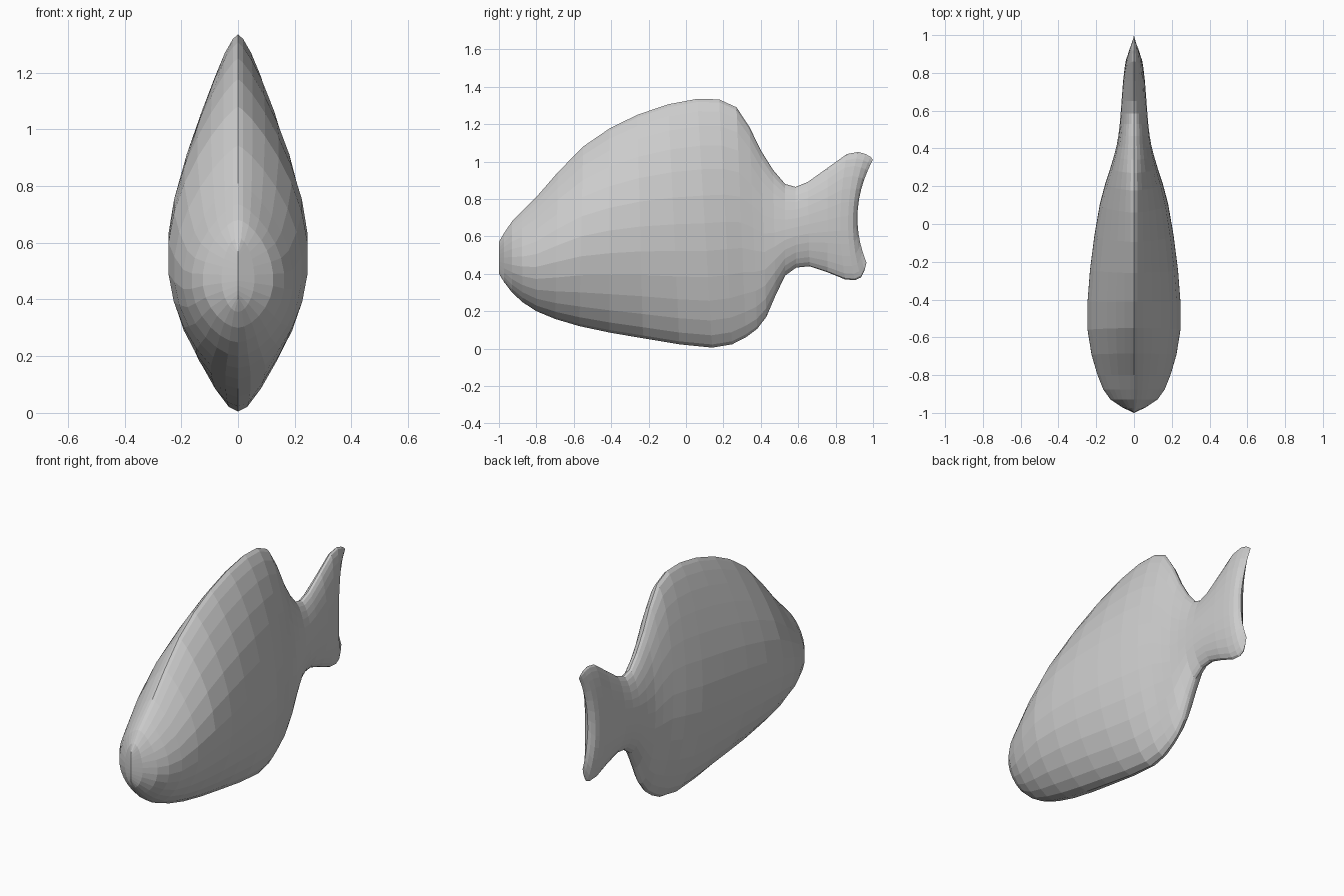
import bpy, bmesh, math

if "Cube" in bpy.data.objects:
    bpy.data.objects.remove(bpy.data.objects["Cube"])

# Key stations nose to tail: top y, top z, bottom y, bottom z, half width
KEYS = [
    (-1.0, .57, -1.0, .40, 0),
    (-.93, .68, -.93, .30, .125),
    (-.80, .81, -.80, .20, .195),
    (-.55, 1.08, -.57, .12, .248),
    (-.26, 1.25, -.23, .055, .235),
    (.06, 1.335, .14, .005, .182),
    (.27, 1.29, .32, .06, .125),
    (.40, 1.06, .43, .17, .092),
    (.53, .88, .53, .39, .076),
    (.65, .89, .66, .44, .066),
    (.86, 1.04, .85, .37, .05),
    (.96, 1.04, .935, .38, .034),
    (1.0, 1.01, .965, .46, 0),
]
N = 14      # steps down each flank
PEAK = .56  # widest point, as a fraction from the top


def midway(i):
    """Smooth in-between station after key i."""
    p = [KEYS[min(max(i + d, 0), len(KEYS) - 1)] for d in (-1, 0, 1, 2)]
    return [(9 * (b + c) - a - d) / 16 for a, b, c, d in zip(*p)]


def flank(station, k):
    """Half width, y and z of step k down one side of a cross-section."""
    ty, tz, by, bz, w = station
    t = (1 - math.cos(math.pi * k / N)) / 2
    s = t / PEAK / 2 if t < PEAK else 1 - (1 - t) / (1 - PEAK) / 2
    power = .4 + 1.6 * w                    # thin sections have blunter edges
    if t > PEAK:
        power = min(power, .55)             # fuller belly
    x = w * math.sin(math.pi * s) ** power if 0 < k < N else 0
    bow = -.26 * max(0, ty - .75)           # hollow trailing edge of the tail
    return x, ty + (by - ty) * t + bow * 4 * t * (1 - t), tz + (bz - tz) * t


# Loft closed rings into one fish body with its tail fin
stations = []
for i, key in enumerate(KEYS):
    stations.append(key)
    if i < len(KEYS) - 1:
        stations.append(midway(i))
bm = bmesh.new()
rings = []
for st in stations:
    right = [flank(st, k) for k in range(N + 1)]
    left = [(-x, y, z) for x, y, z in reversed(right[1:-1])]
    rings.append([bm.verts.new(p) for p in right + left])
for a, b in zip(rings, rings[1:]):
    for i in range(len(a)):
        j = (i + 1) % len(a)
        bm.faces.new((a[i], a[j], b[j], b[i]))

# Weld the nose and tail ridges
bmesh.ops.remove_doubles(bm, verts=bm.verts, dist=.0005)
bmesh.ops.recalc_face_normals(bm, faces=bm.faces)
mesh = bpy.data.meshes.new("fish_body")
bm.to_mesh(mesh)
bm.free()
bpy.context.collection.objects.link(bpy.data.objects.new("fish_body", mesh))
